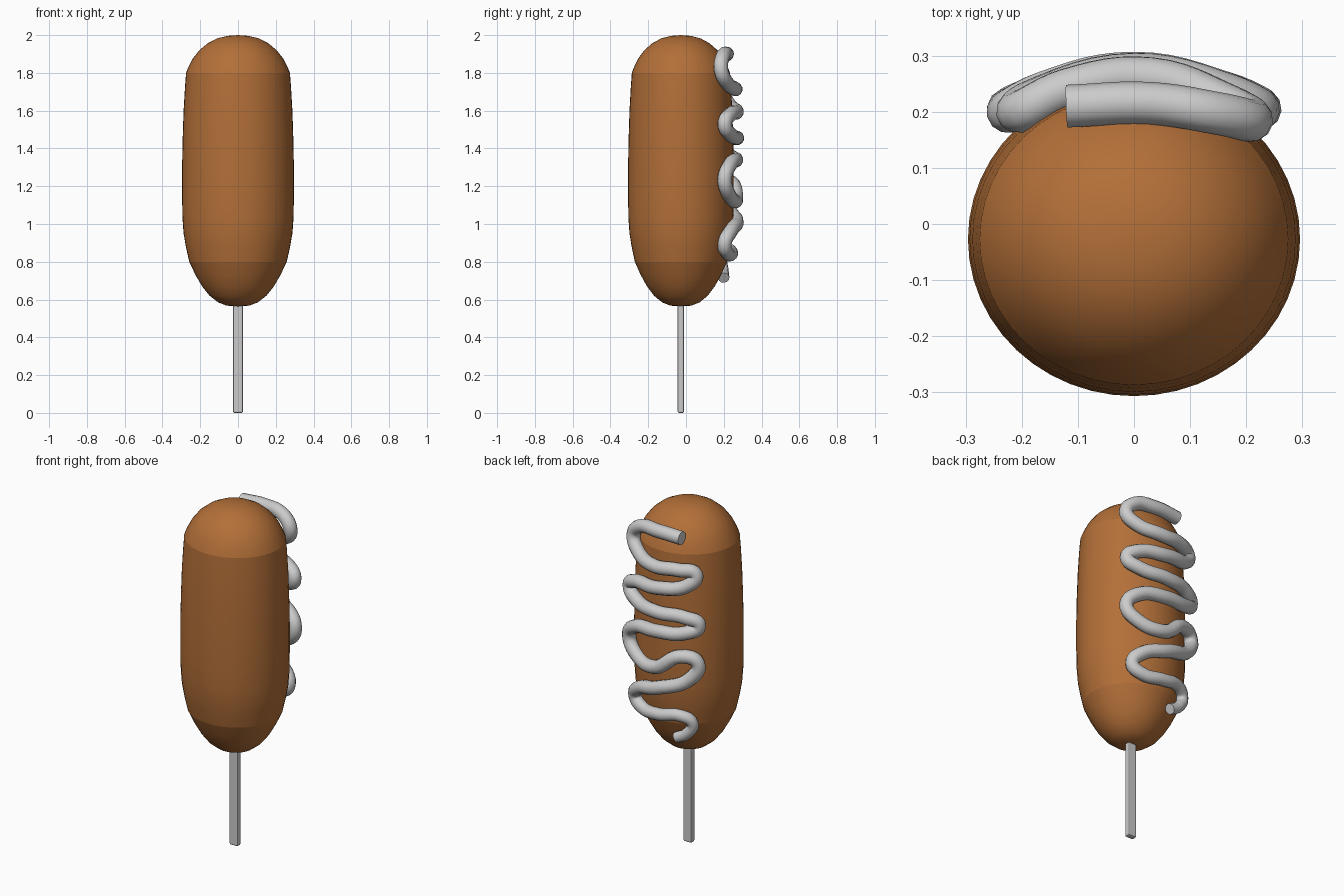
import bpy, bmesh, math

if "Cube" in bpy.data.objects:
    bpy.data.objects.remove(bpy.data.objects["Cube"])


def link_mesh(name, bm):
    me = bpy.data.meshes.new(name)
    bmesh.ops.recalc_face_normals(bm, faces=bm.faces)
    bm.to_mesh(me)
    bm.free()
    ob = bpy.data.objects.new(name, me)
    bpy.context.collection.objects.link(ob)
    return ob


CY = -0.027   # axis of the body and stick

# Fried batter body: lathed profile (radius, z), seams at z 0.8 and 1.8
profile = [(0.06, 0.568), (0.105, 0.585), (0.15, 0.62), (0.19, 0.67),
           (0.225, 0.73), (0.258, 0.80), (0.276, 0.88), (0.288, 0.95),
           (0.294, 1.03), (0.296, 1.15), (0.296, 1.30), (0.293, 1.45),
           (0.288, 1.60), (0.281, 1.72), (0.275, 1.80), (0.263, 1.83),
           (0.24, 1.875), (0.205, 1.92), (0.16, 1.957), (0.11, 1.983),
           (0.055, 1.996)]
N = 48
bm = bmesh.new()
rings = []
for r, z in profile:
    rings.append([bm.verts.new((r * math.cos(2 * math.pi * i / N),
                                CY + 0.945 * r * math.sin(2 * math.pi * i / N), z))
                  for i in range(N)])
for a, b in zip(rings, rings[1:]):
    for i in range(N):
        j = (i + 1) % N
        bm.faces.new((a[i], a[j], b[j], b[i]))
for ring, z in ((rings[0], 0.563), (rings[-1], 2.0)):
    tip = bm.verts.new((0, CY, z))
    for i in range(N):
        bm.faces.new((ring[i], ring[(i + 1) % N], tip))
for f in bm.faces:
    f.smooth = True
for e in bm.edges:
    zs = [v.co.z for v in e.verts]
    if any(abs(zs[0] - s) < 1e-4 and abs(zs[1] - s) < 1e-4 for s in (0.8, 1.8)):
        e.smooth = False
body = link_mesh("batter_body", bm)
mat = bpy.data.materials.new("golden_brown")
mat.diffuse_color = (0.45, 0.16, 0.04, 1)
mat.use_nodes = True
mat.node_tree.nodes["Principled BSDF"].inputs["Base Color"].default_value = mat.diffuse_color
body.data.materials.append(mat)

# Flat wooden stick with softened edges
bm = bmesh.new()
bmesh.ops.create_cube(bm, size=1)
for v in bm.verts:
    v.co = (v.co.x * 0.054, CY + v.co.y * 0.034, 0.35 + v.co.z * 0.70)
stick = link_mesh("stick", bm)
bev = stick.modifiers.new("soft_edges", 'BEVEL')
bev.width = 0.008
bev.segments = 2
bev.limit_method = 'ANGLE'

# Sauce zigzag down the back, a smooth tube through these points
path = [(-0.12, 0.21, 1.895), (0.03, 0.215, 1.90), (0.16, 0.195, 1.885),
        (0.21, 0.185, 1.82), (0.16, 0.215, 1.75), (0.03, 0.26, 1.715),
        (-0.12, 0.24, 1.72), (-0.205, 0.20, 1.70), (-0.18, 0.22, 1.645),
        (0.0, 0.268, 1.595), (0.17, 0.23, 1.575), (0.222, 0.205, 1.53),
        (0.16, 0.235, 1.475), (0.0, 0.27, 1.455), (-0.16, 0.235, 1.45),
        (-0.225, 0.20, 1.41), (-0.16, 0.235, 1.36), (0.0, 0.265, 1.34),
        (0.16, 0.235, 1.315), (0.225, 0.205, 1.24), (0.16, 0.23, 1.15),
        (0.02, 0.265, 1.125), (-0.14, 0.24, 1.22), (-0.22, 0.205, 1.19),
        (-0.19, 0.22, 1.10), (0.0, 0.268, 1.01), (0.14, 0.235, 0.96),
        (0.185, 0.205, 0.895), (0.13, 0.22, 0.845), (0.0, 0.242, 0.845),
        (-0.12, 0.22, 0.86), (-0.175, 0.19, 0.82), (-0.14, 0.195, 0.75),
        (-0.08, 0.20, 0.715)]
cu = bpy.data.curves.new("sauce_zigzag", 'CURVE')
cu.dimensions = '3D'
cu.bevel_depth = 0.038
cu.bevel_resolution = 4
cu.resolution_u = 6
cu.use_fill_caps = True
sp = cu.splines.new('BEZIER')
sp.bezier_points.add(len(path) - 1)
for i, (bp, co) in enumerate(zip(sp.bezier_points, path)):
    bp.co = co
    bp.handle_left_type = bp.handle_right_type = 'AUTO'
    bp.radius = 1.0 if i < len(path) - 8 else 1.0 - 0.03 * (i - len(path) + 8)
sauce = bpy.data.objects.new("sauce_zigzag", cu)
bpy.context.collection.objects.link(sauce)
